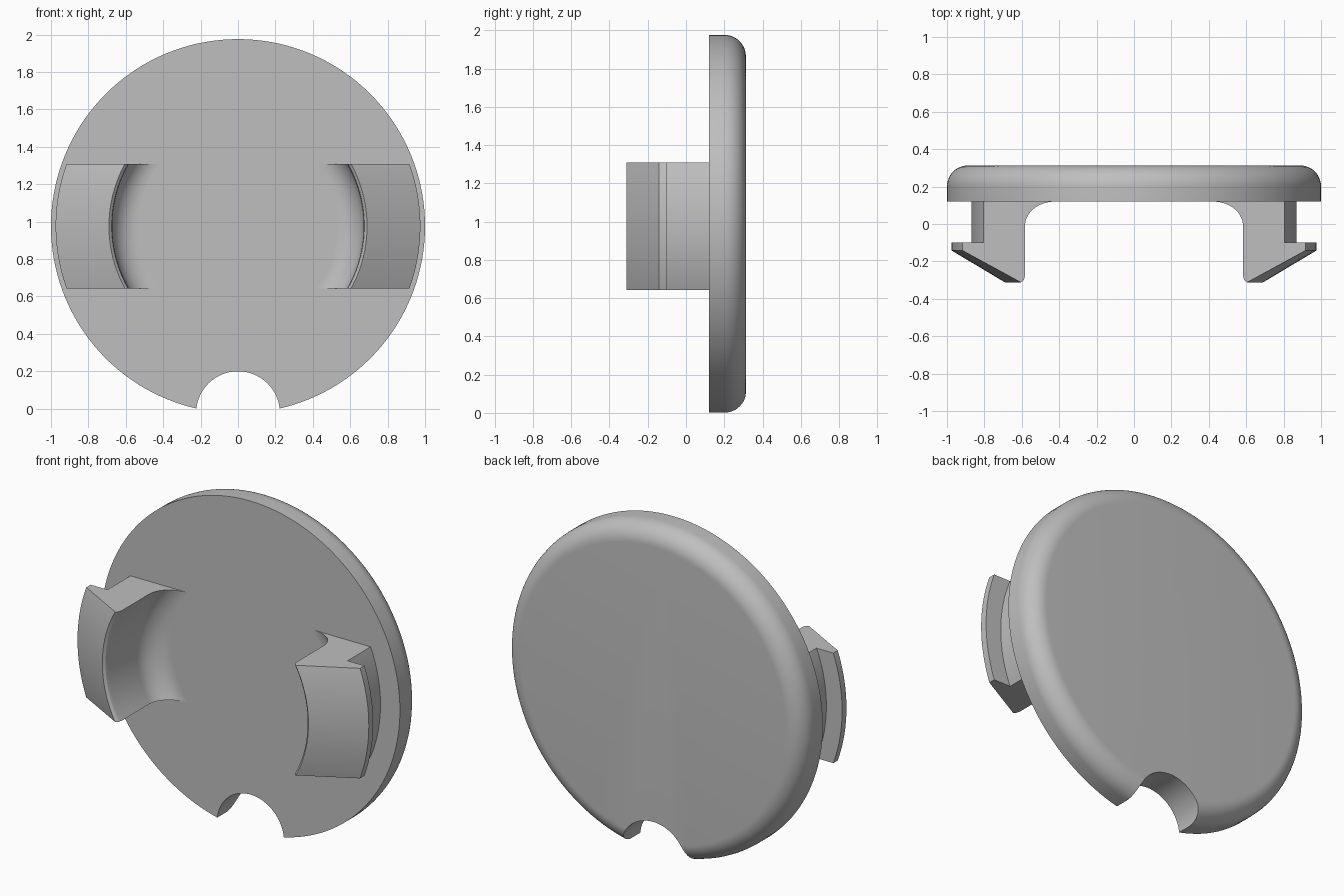
import bpy, bmesh
from math import sin, cos, pi, sqrt
from mathutils import Matrix, Vector

cube = bpy.data.objects.get("Cube")
if cube:
    bpy.data.objects.remove(cube, do_unlink=True)

CENTRE_Z = 0.976
FRONT_Y, BACK_Y = 0.12, 0.313

grey = bpy.data.materials.new("plain grey")
grey.use_nodes = True
grey.diffuse_color = (0.52, 0.52, 0.52, 1)
grey.node_tree.nodes["Principled BSDF"].inputs["Base Color"].default_value = (0.52, 0.52, 0.52, 1)


def finish(bm, name):
    bmesh.ops.recalc_face_normals(bm, faces=bm.faces)
    mesh = bpy.data.meshes.new(name)
    bm.to_mesh(mesh)
    bm.free()
    mesh.materials.append(grey)
    obj = bpy.data.objects.new(name, mesh)
    bpy.context.collection.objects.link(obj)
    return obj


def select(obj):
    bpy.ops.object.select_all(action='DESELECT')
    obj.select_set(True)
    bpy.context.view_layer.objects.active = obj


def arc(cx, cy, radius, start, end, steps):
    angles = [start + (end - start) * i / steps for i in range(steps + 1)]
    return [(cx + radius * cos(a), cy + radius * sin(a)) for a in angles]


def bridge(bm, rings, closed_profile):
    for a, b in zip(rings, rings[1:]):
        n = len(a)
        for i in range(n if closed_profile else n - 1):
            j = (i + 1) % n
            bm.faces.new((a[i], a[j], b[j], b[i]))


# Round cap with a rounded rim at the back
SEGMENTS = 144
ROUND = 0.112
rim = [(1.0, FRONT_Y)] + arc(1 - ROUND, BACK_Y - ROUND, ROUND, 0, pi / 2, 12)
bm = bmesh.new()
rings = []
for r, y in rim:
    ring = []
    for i in range(SEGMENTS):
        a = 2 * pi * i / SEGMENTS
        ring.append(bm.verts.new((r * cos(a), y, CENTRE_Z + r * sin(a))))
    rings.append(ring)
bridge(bm, rings, True)
bm.faces.new(rings[0])
bm.faces.new(rings[-1])
cap = finish(bm, "cap_disc")

# Half-round finger notch at the bottom edge
bm = bmesh.new()
bmesh.ops.create_cone(bm, cap_ends=True, segments=96, radius1=0.224, radius2=0.224, depth=1,
                      matrix=Matrix.Translation(Vector((0, 0.2, CENTRE_Z - 1))) @ Matrix.Rotation(pi / 2, 4, 'X'))
cutter = finish(bm, "notch_cutter")
cutter.hide_render = True
select(cap)
mod = cap.modifiers.new("notch", 'BOOLEAN')
mod.operation = 'DIFFERENCE'
mod.solver = 'EXACT'
mod.object = cutter
bpy.ops.object.modifier_apply(modifier=mod.name)
bpy.data.objects.remove(cutter, do_unlink=True)

# Snap clip section: radius from the cap axis and depth
FILLET = 0.135
section = [(0.87, FRONT_Y + 0.03), (0.87, -0.1), (0.975, -0.1), (0.975, -0.142),
           (0.69, -0.312), (0.677, -0.3), (0.672, -0.28)]
section += arc(0.672 - FILLET, FRONT_Y - FILLET, FILLET, 0, pi / 2, 12)
section.append((0.672 - FILLET, FRONT_Y + 0.03))


# Clips curve around the cap axis and end in flat upper and lower sides
def clip(name, side):
    half, steps = 0.333, 32
    bm = bmesh.new()
    rings = []
    for i in range(steps + 1):
        h = half * (2 * i / steps - 1)
        rings.append([bm.verts.new((side * sqrt(r * r - h * h), y, CENTRE_Z + h)) for r, y in section])
    bridge(bm, rings, True)
    bm.faces.new(rings[0])
    bm.faces.new(rings[-1])
    return finish(bm, name)


parts = [cap, clip("left_clip", 1), clip("right_clip", -1)]
for part in parts:
    select(part)
    bpy.ops.object.shade_smooth_by_angle(angle=pi / 7)
